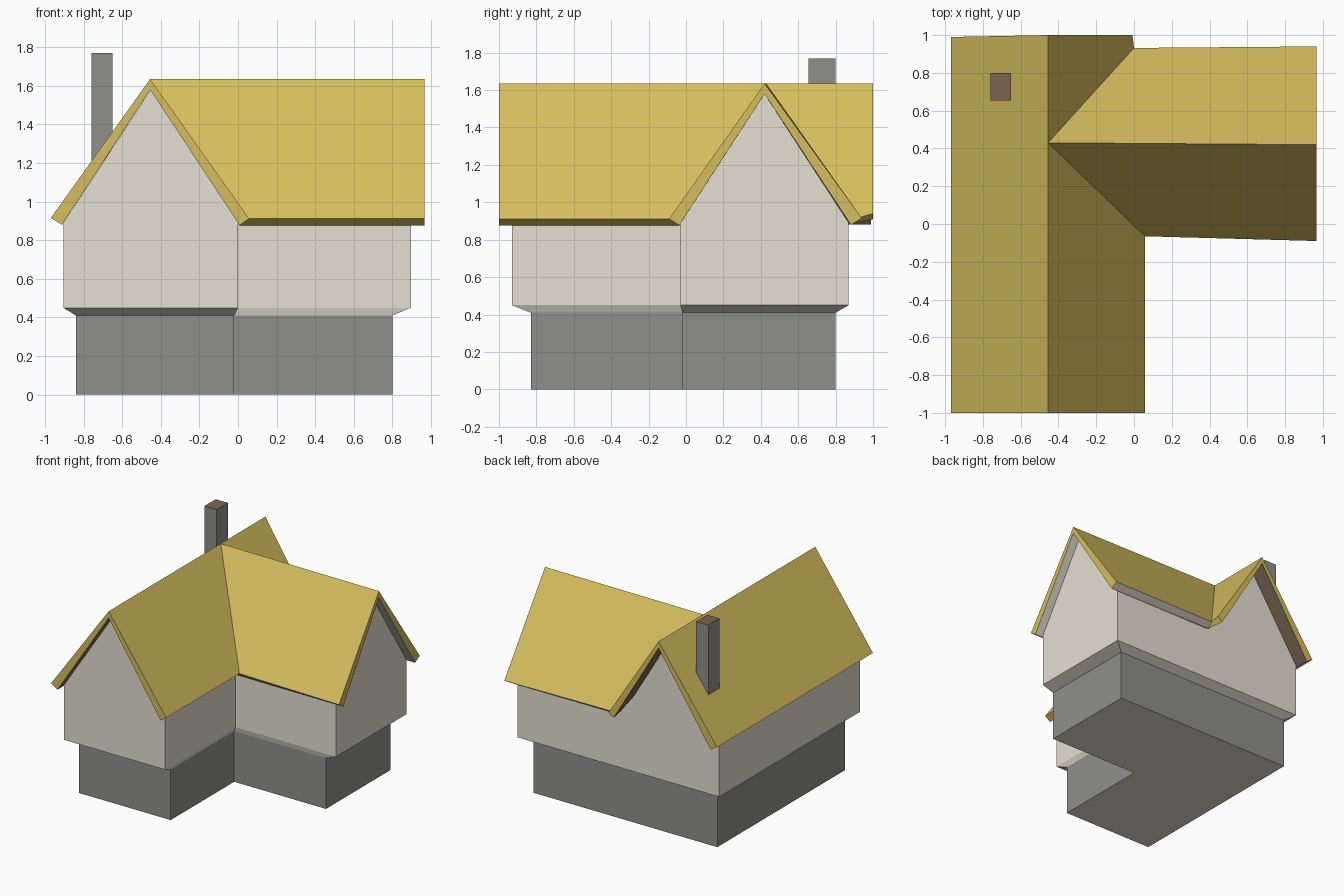
import bpy, bmesh

if "Cube" in bpy.data.objects:
    bpy.data.objects.remove(bpy.data.objects["Cube"])


def lin(c):
    c /= 255
    return c / 12.92 if c <= 0.04045 else ((c + 0.055) / 1.055) ** 2.4


def material(name, *rgb):
    m = bpy.data.materials.new(name)
    m.diffuse_color = (*[lin(c) for c in rgb], 1)
    m.use_nodes = True
    m.node_tree.nodes["Principled BSDF"].inputs["Base Color"].default_value = m.diffuse_color
    return m


YELLOW = material("straw yellow", 214, 190, 93)
PLASTER = material("off white plaster", 229, 224, 210)
STONE = material("stone grey", 143, 143, 141)
BROWN = material("dark brown", 122, 101, 82)


def finish(bm, name, mats):
    bmesh.ops.recalc_face_normals(bm, faces=bm.faces)
    me = bpy.data.meshes.new(name)
    bm.to_mesh(me)
    bm.free()
    for m in mats:
        me.materials.append(m)
    ob = bpy.data.objects.new(name, me)
    bpy.context.collection.objects.link(ob)
    return ob


def ell(x0, x1, x2, y0, y1, y2):
    """L-shaped outline: long wing on the left, short wing at the back right."""
    return [(x0, y0), (x1, y0), (x1, y1), (x2, y1), (x2, y2), (x0, y2)]


def loft(bm, levels):
    rings = [[bm.verts.new((x, y, z)) for x, y in outline] for outline, z in levels]
    for a, b in zip(rings, rings[1:]):
        for i in range(len(a)):
            j = (i + 1) % len(a)
            bm.faces.new((a[i], a[j], b[j], b[i]))
    return rings


low = ell(-.84, -.02, .80, -.83, -.02, .80)
high = ell(-.905, 0, .895, -.93, -.03, .87)

# stone base with pale underside
bm = bmesh.new()
rings = loft(bm, [(low, 0), (low, .41)])
bm.faces.new(rings[0][::-1]).material_index = 1
bm.faces.new(rings[1])
finish(bm, "stone_base", [STONE, PLASTER])

# plaster walls with flared foot and three gables
bm = bmesh.new()
top = loft(bm, [(low, .41), (high, .45), (high, .89)])[-1]
back_mid = bm.verts.new((0, .87, .89))
for a, b, apex in ((top[0], top[1], (-.4525, -.93, 1.58)),
                   (top[5], back_mid, (-.4525, .87, 1.58)),
                   (top[3], top[4], (.895, .42, 1.58))):
    bm.faces.new((a, b, bm.verts.new(apex)))
finish(bm, "walls", [PLASTER])

# roof: each point has an outer position and the offset to the underside
R, E, D = (0, 0, -.055), .058, -.035
P = {
    "front_ridge": ((-.455, -1, 1.635), R),
    "cross": ((-.455, .43, 1.635), R),
    "back_ridge": ((-.455, 1, 1.635), R),
    "right_ridge": ((.965, .42, 1.635), R),
    "west_front": ((-.97, -1, .915), (E, 0, D)),
    "west_back": ((-.97, .99, .915), (E, 0, D)),
    "east_front": ((.058, -1, .912), (-.05, 0, D)),
    "front_valley": ((.058, -.065, .912), (-.05, .032, D)),
    "right_front": ((.965, -.09, .912), (0, .054, D)),
    "right_back": ((.965, .94, .915), (0, -E, D)),
    "back_valley": ((0, .932, .92), (-.01, -.05, D)),
    "back_stub": ((-.008, 1, .94), (-.045, 0, -.03)),
}
# outer corners of each slope, and the colour of its underside
slopes = [
    (("front_ridge", "cross", "back_ridge", "west_back", "west_front"), 2),
    (("cross", "front_ridge", "east_front", "front_valley"), 1),
    (("back_ridge", "cross", "back_valley", "back_stub"), 2),
    (("right_ridge", "cross", "front_valley", "right_front"), 1),
    (("cross", "right_ridge", "right_back", "back_valley"), 1),
]
pale_eaves = [{"right_back", "back_valley"}, {"west_back", "west_front"}]
bm = bmesh.new()
outer = {n: bm.verts.new(p) for n, (p, o) in P.items()}
inner = {n: bm.verts.new([a + b for a, b in zip(p, o)]) for n, (p, o) in P.items()}
edges = [(s[i - 1], s[i]) for s, _ in slopes for i in range(len(s))]
for names, under in slopes:
    bm.faces.new([outer[n] for n in names])
    bm.faces.new([inner[n] for n in reversed(names)]).material_index = under
for a, b in edges:
    if (b, a) not in edges:
        f = bm.faces.new((outer[b], outer[a], inner[a], inner[b]))
        if {a, b} in pale_eaves:
            f.material_index = 1
finish(bm, "roof", [YELLOW, PLASTER, BROWN])

# chimney with brown top
bm = bmesh.new()
sq = [(-.76, .655), (-.65, .655), (-.65, .80), (-.76, .80)]
rings = loft(bm, [(sq, 1.19), (sq, 1.77)])
bm.faces.new(rings[0][::-1])
bm.faces.new(rings[1]).material_index = 1
finish(bm, "chimney", [STONE, BROWN])
